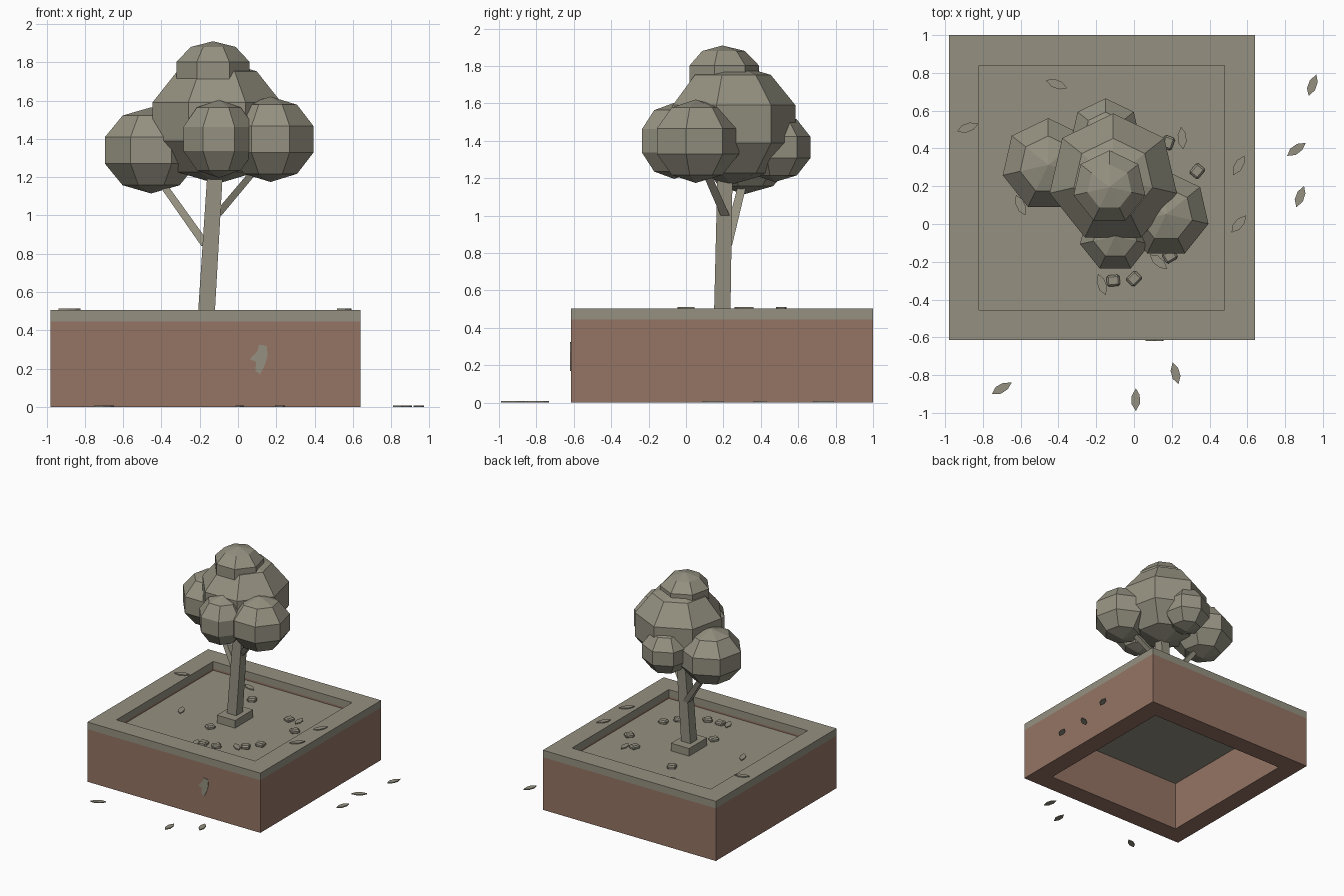
import bpy, bmesh, math
from mathutils import Vector, Matrix

if "Cube" in bpy.data.objects:
    bpy.data.objects.remove(bpy.data.objects["Cube"], do_unlink=True)


def material(name, rgb):
    m = bpy.data.materials.new(name)
    m.use_nodes = True
    m.diffuse_color = (*rgb, 1)
    m.node_tree.nodes["Principled BSDF"].inputs["Base Color"].default_value = (*rgb, 1)
    return m


OLIVE = material("olive_grey", (0.30, 0.285, 0.22))
BROWN = material("brick_brown", (0.30, 0.175, 0.13))


def finish(name, bm, *mats):
    bmesh.ops.recalc_face_normals(bm, faces=bm.faces)
    mesh = bpy.data.meshes.new(name)
    bm.to_mesh(mesh)
    bm.free()
    for m in mats:
        mesh.materials.append(m)
    ob = bpy.data.objects.new(name, mesh)
    bpy.context.collection.objects.link(ob)
    return ob


def bridge(bm, a, b):
    for i in range(len(a)):
        j = (i + 1) % len(a)
        bm.faces.new((a[i], a[j], b[j], b[i]))


def box(name, centre, size, angle=0, bevel=0):
    bm = bmesh.new()
    bmesh.ops.create_cube(bm, size=1, matrix=Matrix.Translation(centre)
                          @ Matrix.Rotation(math.radians(angle), 4, 'Z')
                          @ Matrix.Diagonal((*size, 1)))
    if bevel:
        bmesh.ops.bevel(bm, geom=bm.edges[:], offset=bevel, segments=1, affect='EDGES')
    return finish(name, bm, OLIVE)


def limb(name, start, end, r0, r1):
    # square tapering limb with horizontal end cuts
    bm = bmesh.new()
    rings = []
    for p, r in ((start, r0), (end, r1)):
        rings.append([bm.verts.new(Vector(p) + Vector((sx * r, sy * r, 0)))
                      for sx, sy in ((-1, -1), (1, -1), (1, 1), (-1, 1))])
    bridge(bm, *rings)
    for ring in rings:
        bm.faces.new(ring)
    return finish(name, bm, OLIVE)


def foliage(name, centre, radius, height):
    # seven-sided ball with one corner pointing back
    bm = bmesh.new()
    bmesh.ops.create_uvsphere(bm, u_segments=7, v_segments=5, radius=1)
    corner = max(bm.verts, key=lambda v: v.co.xy.length + v.co.z * 0.01).co
    turn = math.pi / 2 - math.atan2(corner.y, corner.x)
    bm.transform(Matrix.Translation(centre) @ Matrix.Diagonal((radius, radius, height, 1))
                 @ Matrix.Rotation(turn, 4, 'Z'))
    return finish(name, bm, OLIVE)


def plate(name, outline, thick, matrix):
    bm = bmesh.new()
    low = [bm.verts.new((x, y, 0)) for x, y in outline]
    high = [bm.verts.new((x, y, thick)) for x, y in outline]
    bridge(bm, low, high)
    bm.faces.new(low)
    bm.faces.new(high)
    bm.transform(matrix)
    return finish(name, bm, OLIVE)


# Open planter: walls with a pale upper band
X0, X1, Y0, Y1, WALL = -0.98, 0.64, -0.615, 1.0, 0.16
BAND, TOP, SOIL = 0.445, 0.505, 0.43
bm = bmesh.new()
loops = []
for inset, z in ((0, 0), (0, BAND), (0, TOP), (WALL, TOP), (WALL, BAND), (WALL, 0)):
    a, b, c, d = X0 + inset, X1 - inset, Y0 + inset, Y1 - inset
    loops.append([bm.verts.new(p) for p in ((a, c, z), (b, c, z), (b, d, z), (a, d, z))])
for i, loop in enumerate(loops):
    bridge(bm, loop, loops[(i + 1) % len(loops)])
for f in bm.faces:
    f.material_index = int(f.calc_center_median().z < BAND)
finish("planter_walls", bm, OLIVE, BROWN)

# Soil bed and block round the trunk
box("soil_bed", ((X0 + X1) / 2, (Y0 + Y1) / 2, SOIL - 0.005),
    (X1 - X0 - 2 * WALL, Y1 - Y0 - 2 * WALL, 0.01))
box("trunk_block", (-0.165, 0.195, 0.46), (0.17, 0.24, 0.07))

# Trunk and branches
limb("trunk", (-0.168, 0.193, 0.44), (-0.115, 0.21, 1.3), 0.044, 0.04)
limb("left_branch", (-0.165, 0.22, 0.84), (-0.42, 0.31, 1.2), 0.026, 0.022)
limb("right_branch", (-0.11, 0.21, 1.0), (0.1, 0.1, 1.25), 0.024, 0.022)

# Foliage balls
for name, centre, r, h in (
        ("main_foliage", (-0.11, 0.24, 1.49), 0.363, 0.325),
        ("top_foliage", (-0.13, 0.195, 1.755), 0.205, 0.155),
        ("right_foliage", (0.17, 0.052, 1.398), 0.242, 0.223),
        ("left_foliage", (-0.454, 0.313, 1.34), 0.26, 0.225),
        ("front_foliage", (-0.1, -0.064, 1.4), 0.2, 0.203),
        ("back_foliage", (-0.15, 0.475, 1.365), 0.2, 0.185)):
    foliage(name, centre, r, h)

# Fallen leaves on ground, rim and soil
LEAF = ((-0.06, 0), (-0.025, 0.022), (0.02, 0.022), (0.06, 0), (0.025, -0.02), (-0.02, -0.022))
for place, z, spots in (
        ("ground", 0, ((0.945, 0.735, 70), (0.86, 0.395, 35), (0.88, 0.145, 70),
                       (-0.7, -0.87, 30), (0.01, -0.93, 90), (0.22, -0.79, 105))),
        ("rim", TOP, ((-0.88, 0.51, 20), (0.555, 0.31, 60), (0.555, 0, 50))),
        ("soil", SOIL, ((-0.41, 0.74, -20), (0.255, 0.455, 95), (-0.6, 0.1, 115),
                        (0.13, -0.2, -40), (-0.17, -0.32, 110)))):
    for x, y, ang in spots:
        plate(place + "_leaf", LEAF, 0.008, Matrix.Translation((x, y, z))
              @ Matrix.Rotation(math.radians(ang), 4, 'Z'))

# Pebbles on the soil
for x, y, ang in ((0, -0.29, 45), (-0.11, -0.3, 5), (0.335, 0.28, 50), (0.18, 0.43, 70),
                  (0.19, -0.17, 30), (0.26, -0.07, 10), (-0.24, -0.03, 60), (-0.26, 0.56, 25)):
    box("pebble", (x, y, SOIL + 0.01), (0.07, 0.06, 0.035), ang, 0.01)

# Moss patch on the front wall
MOSS = ((0.06, 0.25), (0.1, 0.29), (0.11, 0.325), (0.15, 0.32), (0.155, 0.27),
        (0.14, 0.22), (0.115, 0.17), (0.09, 0.19), (0.095, 0.235))
plate("moss_patch", MOSS, 0.004, Matrix.Translation((0, Y0, 0))
      @ Matrix.Rotation(math.pi / 2, 4, 'X'))
